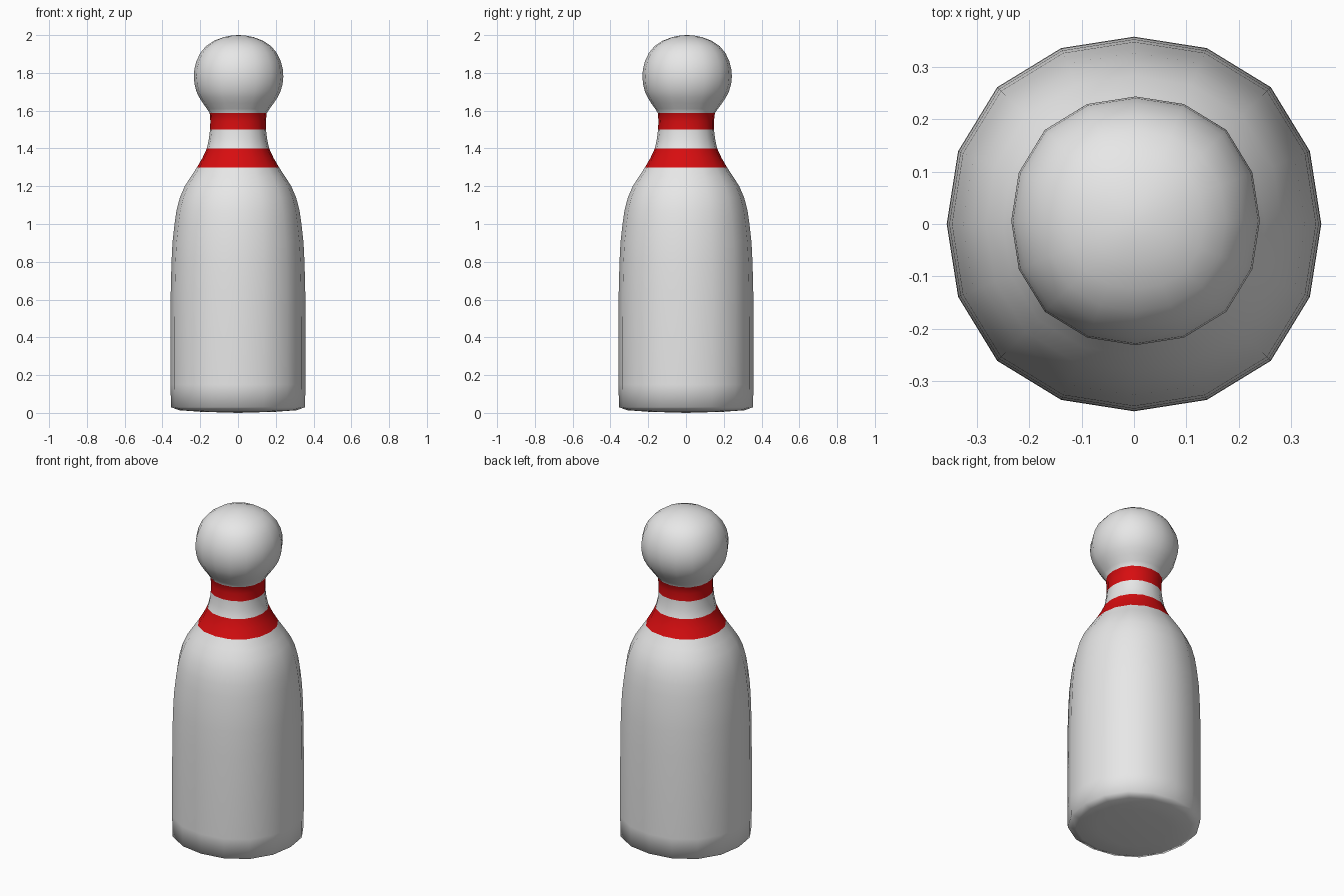
import bpy, bmesh, math

if "Cube" in bpy.data.objects:
    bpy.data.objects.remove(bpy.data.objects["Cube"])

SIDES = 16

def material(name, rgb):
    m = bpy.data.materials.new(name)
    m.diffuse_color = (*rgb, 1)
    m.use_nodes = True
    m.node_tree.nodes["Principled BSDF"].inputs["Base Color"].default_value = m.diffuse_color
    return m

white = material("white", (0.8, 0.8, 0.8))
red = material("red", (0.68, 0.004, 0.005))

# Pin profile: (radius, height), bottom to top
profile = [(0.20, 0.006), (0.31, 0.014), (0.355, 0.03), (0.357, 0.15), (0.357, 0.40),
           (0.356, 0.65), (0.352, 0.80), (0.347, 0.90), (0.336, 1.00), (0.326, 1.07),
           (0.308, 1.14), (0.282, 1.20), (0.250, 1.25), (0.217, 1.30), (0.188, 1.35),
           (0.165, 1.40), (0.154, 1.45), (0.148, 1.50), (0.147, 1.545), (0.151, 1.587),
           (0.166, 1.61), (0.188, 1.64), (0.207, 1.67), (0.222, 1.70), (0.233, 1.74),
           (0.237, 1.78), (0.234, 1.82), (0.224, 1.86), (0.203, 1.905), (0.172, 1.942),
           (0.130, 1.970), (0.080, 1.989), (0.035, 1.998)]

bm = bmesh.new()

def ring(r, z):
    # Slightly squarish circle; the head sits a little off centre
    lean = min(max((z - 1.5) / 0.25, 0), 1)
    verts = []
    for i in range(SIDES):
        a = 2 * math.pi * i / SIDES
        q = r * (1 + 0.033 * (1 - math.cos(4 * a)) / 2)
        verts.append(bm.verts.new((q * math.cos(a) + 0.003 * lean,
                                   q * math.sin(a) + 0.006 * lean, z)))
    return verts

rings = [ring(r, z) for r, z in profile]
for (lo, hi), (_, z0), (_, z1) in zip(zip(rings, rings[1:]), profile, profile[1:]):
    mid = (z0 + z1) / 2
    striped = 1.30 < mid < 1.40 or 1.50 < mid < 1.587
    for i in range(SIDES):
        j = (i + 1) % SIDES
        f = bm.faces.new((lo[i], lo[j], hi[j], hi[i]))
        f.material_index = int(striped)

# Closed ends
bottom = bm.verts.new((0, 0, 0))
top = bm.verts.new((0.003, 0.006, 2.0))
for i in range(SIDES):
    j = (i + 1) % SIDES
    bm.faces.new((rings[0][j], rings[0][i], bottom))
    bm.faces.new((rings[-1][i], rings[-1][j], top))
for f in bm.faces:
    f.smooth = True

mesh = bpy.data.meshes.new("bowling_pin")
bm.to_mesh(mesh)
bm.free()
mesh.materials.append(white)
mesh.materials.append(red)
bpy.context.collection.objects.link(bpy.data.objects.new("bowling_pin", mesh))
